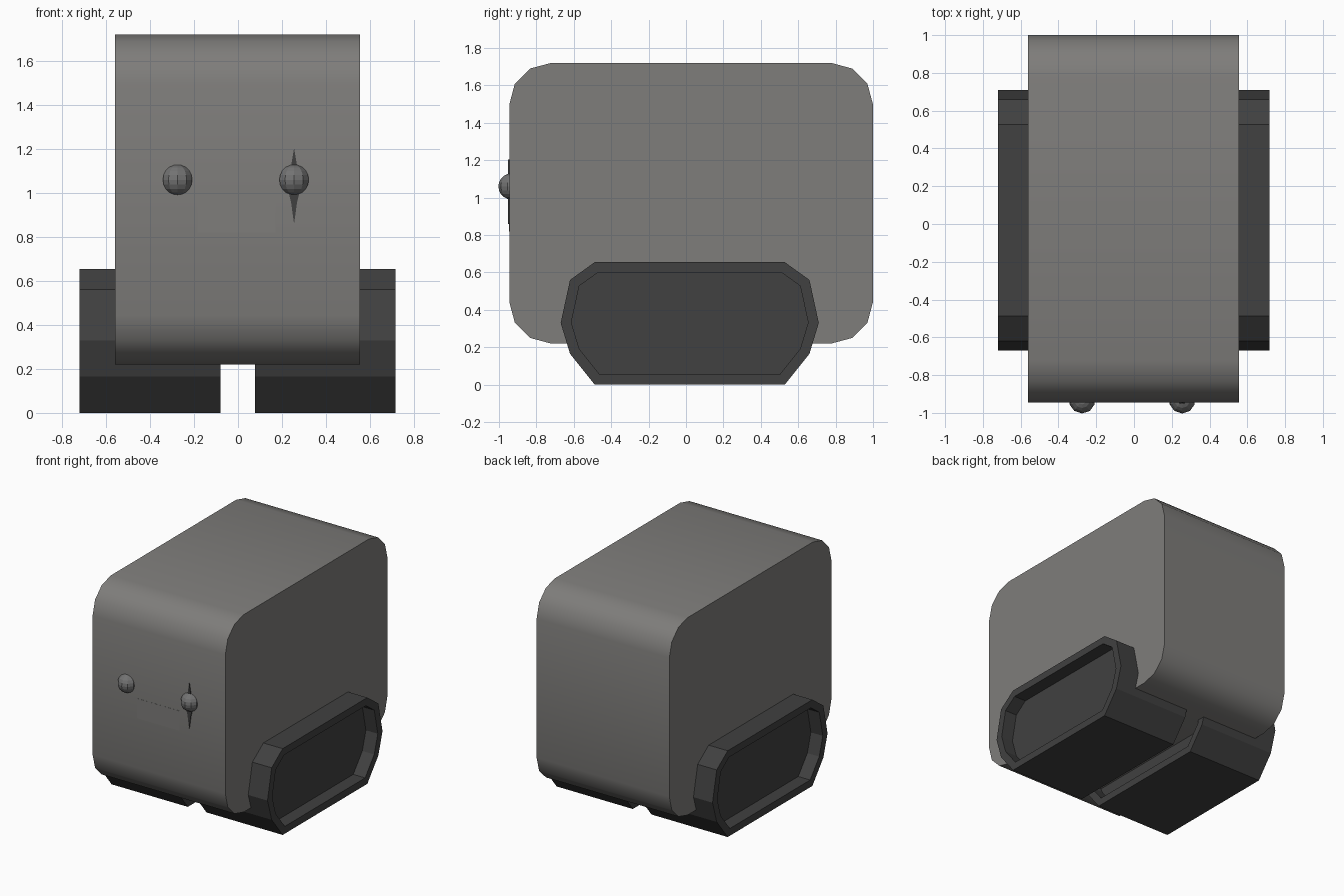
import bpy, bmesh, math
from mathutils import Matrix

cube = bpy.data.objects.get("Cube")
if cube:
    bpy.data.objects.remove(cube, do_unlink=True)


def material(name, r, g, b):
    m = bpy.data.materials.new(name)
    m.use_nodes = True
    m.diffuse_color = (r, g, b, 1)
    m.node_tree.nodes["Principled BSDF"].inputs["Base Color"].default_value = (r, g, b, 1)
    return m


body_grey = material("warm grey", 0.21, 0.205, 0.197)
track_grey = material("charcoal", 0.052, 0.052, 0.052)
eye_grey = material("eye grey", 0.17, 0.17, 0.17)
lash_dark = material("dark grey", 0.05, 0.05, 0.05)


def add_object(name, bm, mat):
    bmesh.ops.recalc_face_normals(bm, faces=bm.faces[:])
    mesh = bpy.data.meshes.new(name)
    bm.to_mesh(mesh)
    bm.free()
    mesh.materials.append(mat)
    obj = bpy.data.objects.new(name, mesh)
    bpy.context.collection.objects.link(obj)
    return obj


def prism(points, offset):
    """Extrude a closed outline by an offset vector."""
    bm = bmesh.new()
    face = bm.faces.new([bm.verts.new(p) for p in points])
    new = bmesh.ops.extrude_face_region(bm, geom=[face], use_keep_orig=True)["geom"]
    bmesh.ops.translate(bm, vec=offset, verts=[v for v in new if isinstance(v, bmesh.types.BMVert)])
    bmesh.ops.recalc_face_normals(bm, faces=bm.faces[:])
    return bm


# Body: a box rounded in side profile by three-step corners
BACK, FRONT, BOTTOM, TOP, R = 1.0, -0.945, 0.22, 1.72, 0.223
outline = []
corners = [(BACK - R, TOP - R), (FRONT + R, TOP - R), (FRONT + R, BOTTOM + R), (BACK - R, BOTTOM + R)]
for i, (cy, cz) in enumerate(corners):
    for step in range(4):
        a = math.radians(90 * i + 30 * step)
        outline.append((-0.56, cy + R * math.cos(a), cz + R * math.sin(a)))
body = add_object("body", prism(outline, (1.115, 0, 0)), body_grey)
bpy.context.view_layer.objects.active = body
body.select_set(True)
bpy.ops.object.shade_smooth_by_angle(angle=math.radians(40))
body.select_set(False)

# Tracks: ten-sided blocks with recessed ends
half = [(0.508, 0), (0.64, 0.165), (0.69, 0.33), (0.64, 0.56), (0.508, 0.655)]
track_outline = half + [(-y, z) for y, z in reversed(half)]
for name, x in (("right_track", -0.72), ("left_track", 0.077)):
    bm = prism([(x, y + 0.02, z) for y, z in track_outline], (0.64, 0, 0))
    ends = [f for f in bm.faces if abs(f.normal.x) > 0.9]
    bmesh.ops.inset_individual(bm, faces=ends, thickness=0.055, use_even_offset=True)
    bmesh.ops.inset_individual(bm, faces=ends, thickness=0, depth=-0.1)
    add_object(name, bm, track_grey)

# Eyes: faceted balls half sunk into the front
for name, x in (("right_eye", -0.275), ("left_eye", 0.255)):
    bm = bmesh.new()
    bmesh.ops.create_uvsphere(bm, u_segments=10, v_segments=10, radius=0.07,
                              matrix=Matrix.Translation((x, -0.933, 1.06)))
    add_object(name, bm, eye_grey)

# Lash: thin pointed plate behind the left eye
side = [(0, 0.165), (0.014, 0.08), (0.035, 0), (0.014, -0.08), (0, -0.18)]
lash = side + [(-x, z) for x, z in reversed(side[1:-1])]
add_object("left_eyelash",
           prism([(0.255 + x, FRONT - 0.006, 1.04 + z) for x, z in lash], (0, 0.008, 0)), lash_dark)

# Mouth: flush rectangular plate
mouth = [(-0.185, 0.82), (0.17, 0.82), (0.17, 0.97), (-0.185, 0.97)]
add_object("mouth", prism([(x, FRONT - 0.001, z) for x, z in mouth], (0, 0.005, 0)), body_grey)
